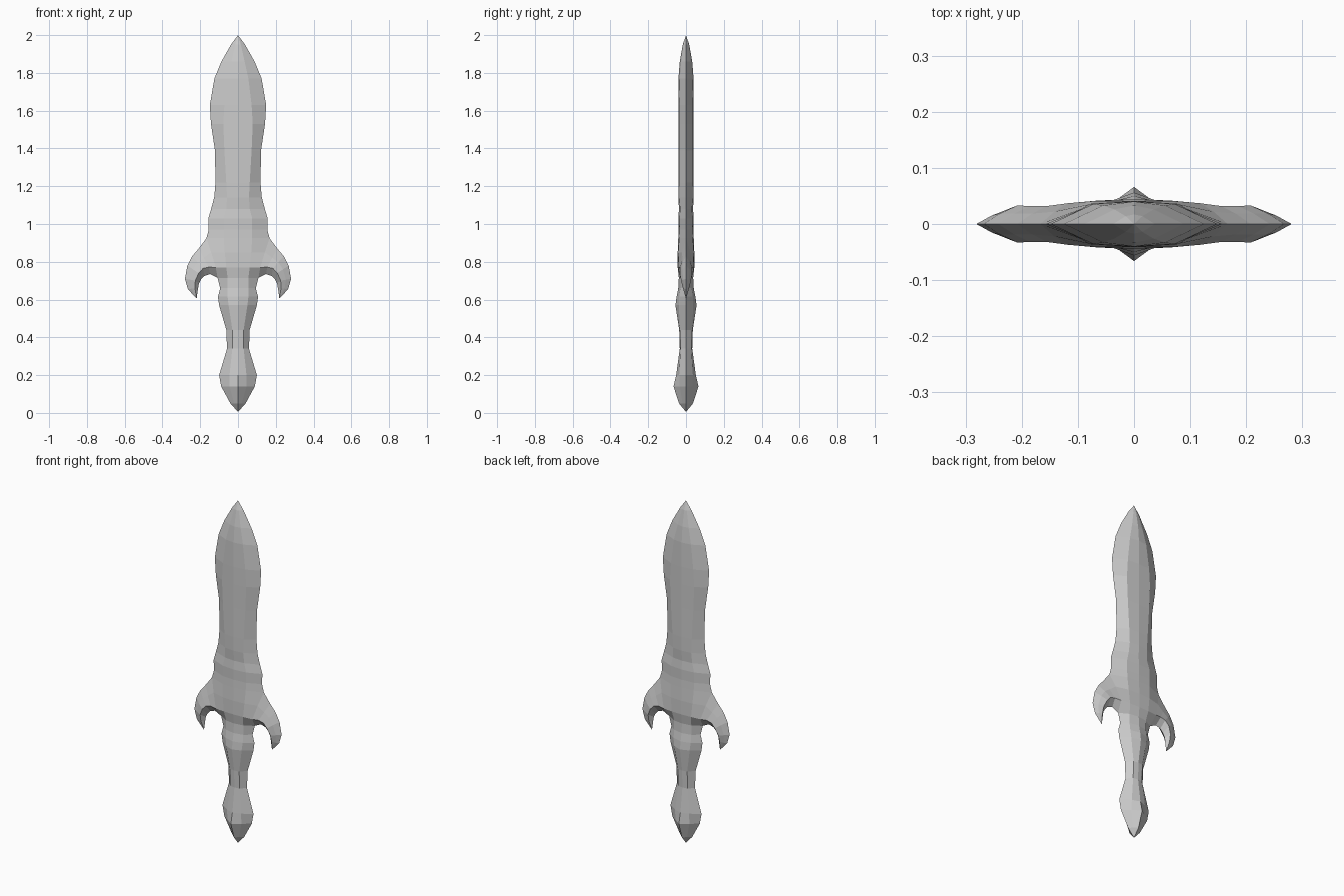
import bpy, bmesh

# Quarter cross-sections, top to bottom:
# (z, ridge depth, shoulder x, shoulder depth, edge x, edge depth)
blade = [
    (2.00, 0, 0, 0, 0, 0),
    (1.95, .017, .015, .014, .037, 0),
    (1.86, .033, .035, .026, .088, 0),
    (1.77, .040, .055, .033, .125, 0),
    (1.63, .041, .072, .036, .149, 0),
    (1.53, .041, .078, .036, .143, 0),
    (1.39, .041, .072, .036, .122, 0),
    (1.22, .041, .062, .036, .119, 0),
    (1.14, .041, .058, .035, .126, 0),
    (1.08, .037, .062, .031, .142, 0),
    (1.03, .041, .075, .034, .157, 0),
    (0.97, .039, .075, .034, .155, 0),
]
# The edge column of these rows is where the hook grows out
guard = [
    (0.925, .041, .075, .036, .167, 0),
    (0.85, .044, .070, .041, .142, .022),
    (0.77, .044, .062, .042, .118, .037),
    (0.715, .038, .055, .030, .108, 0),
]
handle = [
    (0.66, .041, .055, .030, .094, 0),
    (0.615, .050, .055, .036, .106, 0),
    (0.57, .056, .050, .038, .100, 0),
    (0.44, .036, .030, .032, .062, 0),
    (0.34, .033, .030, .029, .058, 0),
    (0.20, .052, .045, .036, .100, 0),
    (0.14, .066, .045, .033, .089, 0),
    (0.05, .037, .020, .018, .040, 0),
    (0.005, 0, 0, 0, 0, 0),
]
# Hook sections: outer (x, z), crest (x, z), inner (x, z), crest depth
hook = [
    ((.208, .87), (.155, .772), (.148, .735), .032),
    ((.242, .83), (.185, .765), (.178, .725), .032),
    ((.268, .78), (.208, .740), (.197, .705), .033),
    ((.281, .71), (.226, .700), (.207, .685), .026),
    ((.265, .655), (.228, .660), (.212, .655), .016),
    ((.219, .605), (.219, .605), (.219, .605), 0),
]

bm = bmesh.new()


def loft(sections):
    """Bridge consecutive rows of vertices with quads."""
    for a, b in zip(sections, sections[1:]):
        for i in range(len(a) - 1):
            bm.faces.new((a[i], a[i + 1], b[i + 1], b[i]))


def row(z, ridge, sx, sy, ex, ey):
    return [bm.verts.new(p) for p in ((0, -ridge, z), (sx, -sy, z), (ex, -ey, z))]


# Blade, guard core and handle
rows = [row(*r) for r in blade + guard + handle]
loft(rows)

# Curved guard hook, continuing from the guard edge column
n = len(blade)
sections = [[r[2] for r in rows[n:n + len(guard)]]]
for (ox, oz), (cx, cz), (ix, iz), d in hook:
    mx, mz = (ox + cx) / 2, (oz + cz) / 2
    sections.append([bm.verts.new(p) for p in (
        (ox, 0, oz), (mx, -d * .58, mz), (cx, -d, cz), (ix, 0, iz))])
loft(sections)

# Collapse the pointed ends, then complete the quarter by mirroring on x and y
bmesh.ops.remove_doubles(bm, verts=bm.verts, dist=1e-5)
for axis in ('X', 'Y'):
    bmesh.ops.mirror(bm, geom=bm.verts[:] + bm.edges[:] + bm.faces[:],
                     axis=axis, merge_dist=1e-5)
bmesh.ops.remove_doubles(bm, verts=bm.verts, dist=1e-5)
bmesh.ops.translate(bm, verts=bm.verts, vec=(0, 0, 0))
bmesh.ops.recalc_face_normals(bm, faces=bm.faces)

mesh = bpy.data.meshes.new("dagger")
bm.to_mesh(mesh)
bm.free()
dagger = bpy.data.objects.new("dagger", mesh)
bpy.context.collection.objects.link(dagger)
